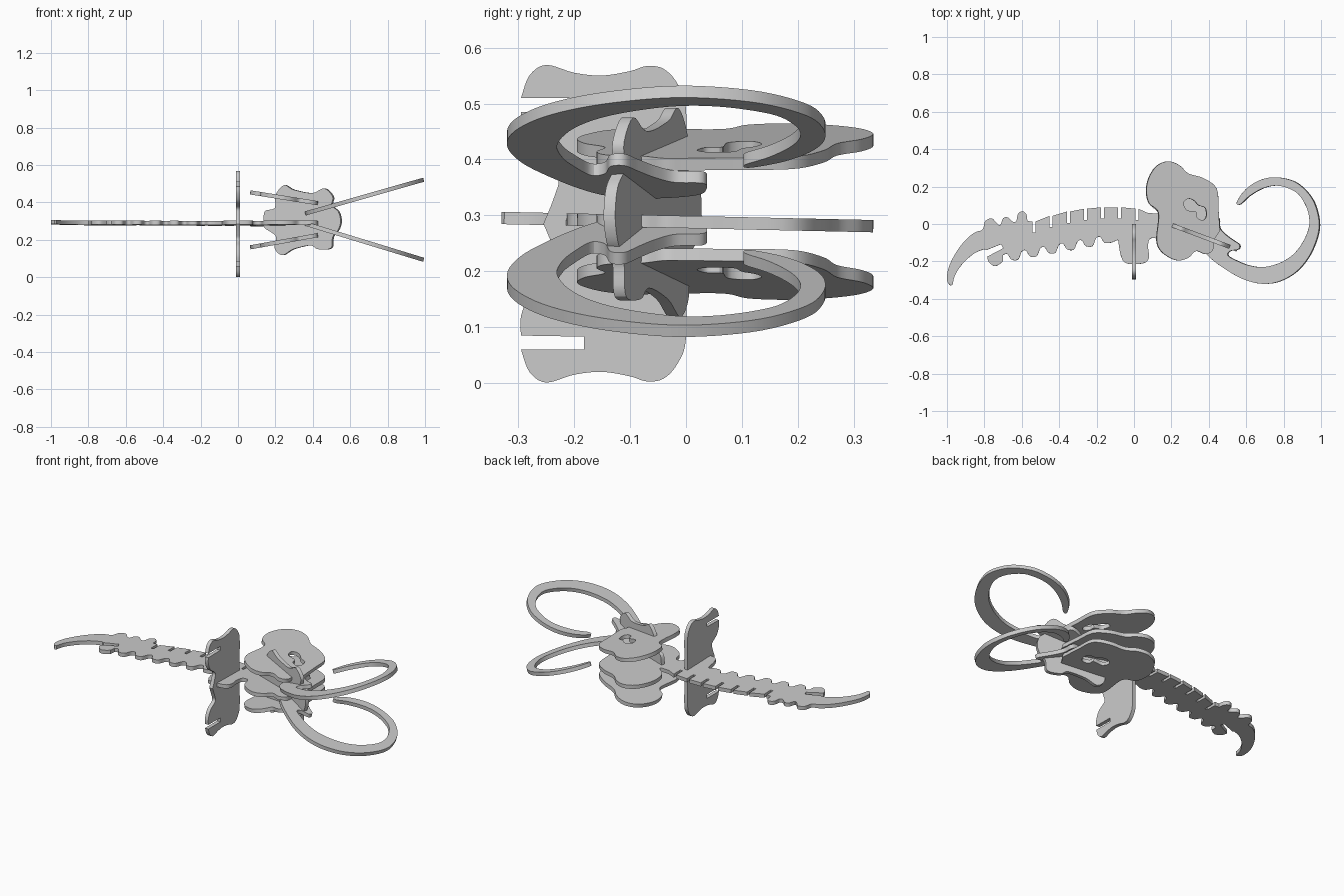
import bpy, bmesh
from mathutils import Vector

cube = bpy.data.objects.get("Cube")
if cube:
    bpy.data.objects.remove(cube, do_unlink=True)

THICK = 0.022
GREY = (0.6, 0.6, 0.6, 1.0)
mat = bpy.data.materials.new("plain grey board")
mat.use_nodes = True
mat.diffuse_color = GREY
mat.node_tree.nodes["Principled BSDF"].inputs["Base Color"].default_value = GREY


def smooth(pts, closed=False, steps=5):
    """Round a list of 2D points with a spline through all of them."""
    p = [Vector(q) for q in pts]
    n = len(p)
    out = []
    for i in range(n if closed else n - 1):
        if closed:
            a, b, c, d = (p[(i + k) % n] for k in (-1, 0, 1, 2))
        else:
            a, b, c, d = (p[min(max(i + k, 0), n - 1)] for k in (-1, 0, 1, 2))
        for s in range(steps):
            t = s / steps
            out.append(0.5 * (2 * b + (c - a) * t + (2 * a - 5 * b + 4 * c - d) * t * t
                              + (3 * b - a - 3 * c + d) * t ** 3))
    if not closed:
        out.append(p[-1])
    return out


def plate(name, outlines, origin, ex, ey):
    """Cut a flat board (extra outlines are holes) and set it in the plane of ex, ey."""
    cu = bpy.data.curves.new(name, 'CURVE')
    cu.dimensions = '2D'
    cu.fill_mode = 'BOTH'
    cu.extrude = THICK / 2
    for outline in outlines:
        sp = cu.splines.new('POLY')
        sp.points.add(len(outline) - 1)
        for point, q in zip(sp.points, outline):
            point.co = (q[0], q[1], 0, 1)
        sp.use_cyclic_u = True
    tmp = bpy.data.objects.new(name + "_outline", cu)
    bpy.context.collection.objects.link(tmp)
    bpy.context.view_layer.update()
    me = bpy.data.meshes.new_from_object(tmp.evaluated_get(bpy.context.evaluated_depsgraph_get()))
    bpy.data.objects.remove(tmp, do_unlink=True)
    origin, ex, ey = Vector(origin), Vector(ex), Vector(ey)
    normal = ex.cross(ey).normalized()
    for v in me.vertices:
        v.co = origin + ex * v.co.x + ey * v.co.y + normal * v.co.z
    bm = bmesh.new()
    bm.from_mesh(me)
    bmesh.ops.remove_doubles(bm, verts=bm.verts, dist=0.0001)
    bmesh.ops.recalc_face_normals(bm, faces=bm.faces)
    bm.to_mesh(me)
    bm.free()
    me.name = name
    me.materials.clear()
    me.materials.append(mat)
    ob = bpy.data.objects.new(name, me)
    bpy.context.collection.objects.link(ob)
    bpy.ops.object.select_all(action='DESELECT')
    ob.select_set(True)
    bpy.context.view_layer.objects.active = ob
    bpy.ops.object.shade_smooth_by_angle()
    return ob


# Skull profile, from the nape over the dome and back under the jaw
skull = [(.13, .06), (.08, .11), (.065, .18), (.08, .25), (.12, .31), (.18, .335), (.24, .315),
         (.29, .27), (.37, .245), (.44, .19), (.45, .08), (.455, .0), (.455, -.04), (.43, -.08),
         (.42, -.14), (.38, -.16), (.33, -.145), (.29, -.18), (.24, -.195), (.19, -.18),
         (.14, -.14), (.12, -.08)]

# Backbone: tail and hip bumps, then a slotted back
spine = smooth([(-.98, -.33), (-1, -.3), (-.99, -.23), (-.95, -.15), (-.9, -.085), (-.85, -.045),
                (-.81, -.03), (-.795, .015), (-.76, .03), (-.735, .005), (-.715, -.005),
                (-.7, .03), (-.675, .035), (-.65, .013), (-.63, .015), (-.62, .055), (-.595, .068),
                (-.575, .05), (-.57, .015)])
for i in range(7):
    x = -.542 + .0915 * i
    y = .09 - .45 * (x + .13) ** 2
    spine += [(x, y), (x, y - .06), (x + .016, y - .06), (x + .016, y)]
spine += smooth([(.07, .06)] + skull + [(.085, -.08), (.075, -.12), (.08, -.18), (.05, -.21),
                                        (-.04, -.21), (-.07, -.17), (-.085, -.085)])
# Scalloped underside
scallops = []
for i in range(6):
    x = -.14 - .0995 * i
    y = -.1 - .018 * i
    scallops += [(x + .018, y), (x - .018, y), (x - .04, y + .03), (x - .062, y + .024)]
spine += smooth(scallops)
# Hip with its slot, then the underside of the tail
spine += smooth([(-.7, -.2), (-.74, -.225), (-.775, -.205), (-.785, -.175)])
spine += [(-.7, -.13), (-.71, -.108), (-.79, -.14)]
spine += smooth([(-.8, -.135), (-.85, -.155), (-.91, -.205), (-.955, -.27), (-.97, -.325)])
plate("backbone", [spine], (0, 0, .288), (1, 0, 0), (0, 1, -.022))

# Skull sides, each with an eye opening
eye = smooth([(.265, .115), (.29, .135), (.32, .125), (.345, .1), (.38, .085), (.385, .04),
              (.365, .02), (.335, .035), (.33, .065), (.28, .075)], True)
for name, z, slope in (("left_skull_side", .464, -.16), ("right_skull_side", .148, .18)):
    plate(name, [smooth(skull, True), eye], (0, 0, z), (1, 0, slope), (0, 1, 0))

# Tusks: lobed root, long sweep and tapering tip
tusk = smooth([(.42, -.19), (.37, -.13), (.36, -.05), (.38, .02), (.42, .037), (.455, .03),
               (.46, -.02), (.49, -.055), (.53, -.085), (.565, -.11), (.56, -.135), (.515, -.145),
               (.505, -.17), (.56, -.2), (.62, -.222), (.7, -.23), (.8, -.2), (.88, -.135),
               (.935, -.03), (.935, .06), (.89, .15), (.83, .19), (.76, .205), (.69, .19),
               (.62, .15), (.57, .105), (.552, .115), (.59, .175), (.65, .222), (.72, .247),
               (.8, .245), (.88, .215), (.955, .135), (.99, .03), (.985, -.06), (.94, -.17),
               (.87, -.255), (.78, -.307), (.69, -.32), (.6, -.3), (.52, -.26)], True)
for name, z, slope in (("left_tusk", .341, .285), ("right_tusk", .286, -.305)):
    plate(name, [tusk], (-.36 * 0, 0, z - .36 * slope), (1, 0, slope), (0, 1, 0))

# Face board sloping down to the snout
face = smooth([(.14, .31), (.15, .355), (.2, .37), (.205, .44), (.25, .492), (.3, .468),
               (.4, .45), (.465, .475), (.51, .43), (.505, .385), (.54, .35), (.552, .3),
               (.54, .255), (.51, .215), (.5, .155), (.43, .15), (.39, .17), (.3, .15),
               (.24, .118), (.2, .155), (.205, .22), (.145, .265)], True)
plate("face_board", [face], (0, .07, 0), (1, -.375, 0), (0, 0, 1))

# Shoulder board: one half mirrored, with a leg slot in each lobe
MID = .285
half = [(-.295, .085), (-.295, .12), (-.275, .165), (-.23, .2), (-.235, .235), (-.255, .285)]
foot = [(0, .285), (0, .2), (0, .08), (-.015, .035), (-.04, .008), (-.07, .003), (-.1, .012),
        (-.15, .02), (-.2, .015), (-.25, .001), (-.28, .02), (-.295, .06)]
side = smooth(foot) + [(-.182, .06), (-.182, .083)] + smooth(half)
mirrored = [(q[0], 2 * MID - q[1]) for q in reversed(side)]
plate("shoulder_board", [side + mirrored[1:-1]], (0, 0, 0), (0, 1, 0), (0, 0, 1))
